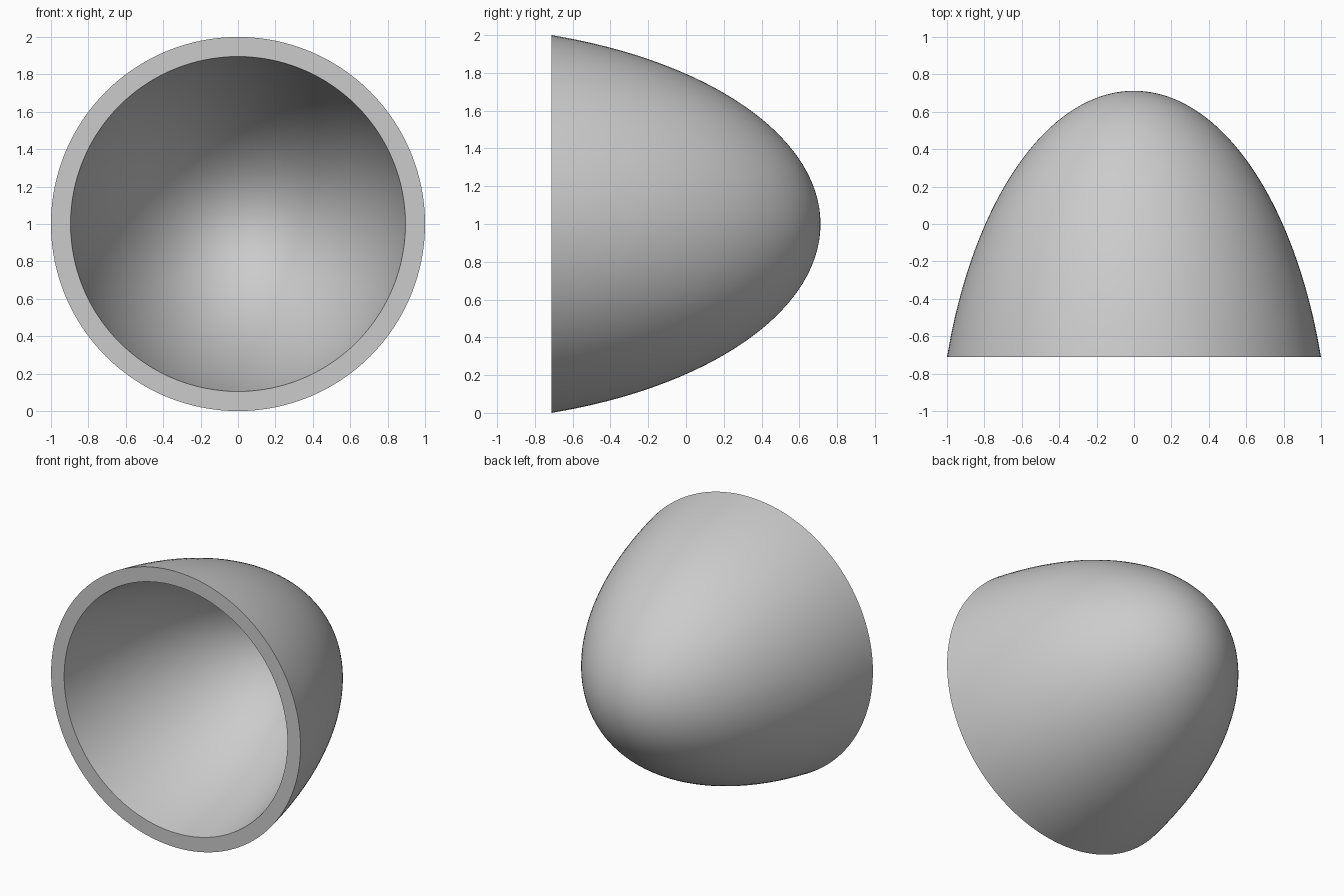
import bpy, math

cube = bpy.data.objects.get("Cube")
if cube:
    bpy.data.objects.remove(cube, do_unlink=True)

grey = bpy.data.materials.new("light grey")
grey.use_nodes = True
colour = (0.6, 0.6, 0.6, 1)
grey.diffuse_color = colour
grey.node_tree.nodes["Principled BSDF"].inputs["Base Color"].default_value = colour

HALF, WALL, RINGS, SIDES = 0.712, 0.103, 48, 128
DEPTH = 2 * HALF
BEND = 0.26                          # how far the bowl departs from a parabola
OPEN = (1 + BEND * DEPTH ** 2) / DEPTH


def outer(radius):
    """Depth from the tip at a given radius of the outer wall."""
    return (OPEN - math.sqrt(OPEN ** 2 - 4 * BEND * radius ** 2)) / (2 * BEND)


# Outer wall profile from the tip to the rim, as (radius, y)
outside = [(i / RINGS, HALF - outer(i / RINGS)) for i in range(RINGS + 1)]

# Inner wall profile, offset along the normals and cut flat at the rim
inside = []
for radius, y in outside:
    t = HALF - y
    nr, ny = 2 * radius, OPEN - 2 * BEND * t
    size = math.hypot(nr, ny)
    inside.append((radius - WALL * nr / size, y - WALL * ny / size))
kept = [p for p in inside if p[1] > -HALF + 0.002]
a, b = kept[-1], inside[len(kept)]
f = (a[1] + HALF) / (a[1] - b[1])
kept.append((a[0] + f * (b[0] - a[0]), -HALF))

# Revolve the closed profile around the y axis
profile = outside + kept[::-1]
verts, faces, rows = [], [], []
for radius, y in profile:
    count = 1 if radius < 1e-6 else SIDES
    rows.append([len(verts) + k for k in range(count)])
    for k in range(count):
        ang = 2 * math.pi * k / SIDES
        verts.append((radius * math.cos(ang), y, 1 + radius * math.sin(ang)))
for low, high in zip(rows, rows[1:]):
    for k in range(SIDES):
        n = (k + 1) % SIDES
        if len(low) == 1:
            faces.append((low[0], high[n], high[k]))
        elif len(high) == 1:
            faces.append((low[k], low[n], high[0]))
        else:
            faces.append((low[k], low[n], high[n], high[k]))

mesh = bpy.data.meshes.new("bowl_shell")
mesh.from_pydata(verts, [], faces)
mesh.materials.append(grey)
bowl = bpy.data.objects.new("bowl_shell", mesh)
bpy.context.collection.objects.link(bowl)

# Smooth walls with crisp rim edges
bpy.ops.object.select_all(action="DESELECT")
bowl.select_set(True)
bpy.context.view_layer.objects.active = bowl
bpy.ops.object.mode_set(mode="EDIT")
bpy.ops.mesh.select_all(action="SELECT")
bpy.ops.mesh.normals_make_consistent(inside=False)
bpy.ops.object.mode_set(mode="OBJECT")
bpy.ops.object.shade_smooth_by_angle(angle=math.radians(30))
